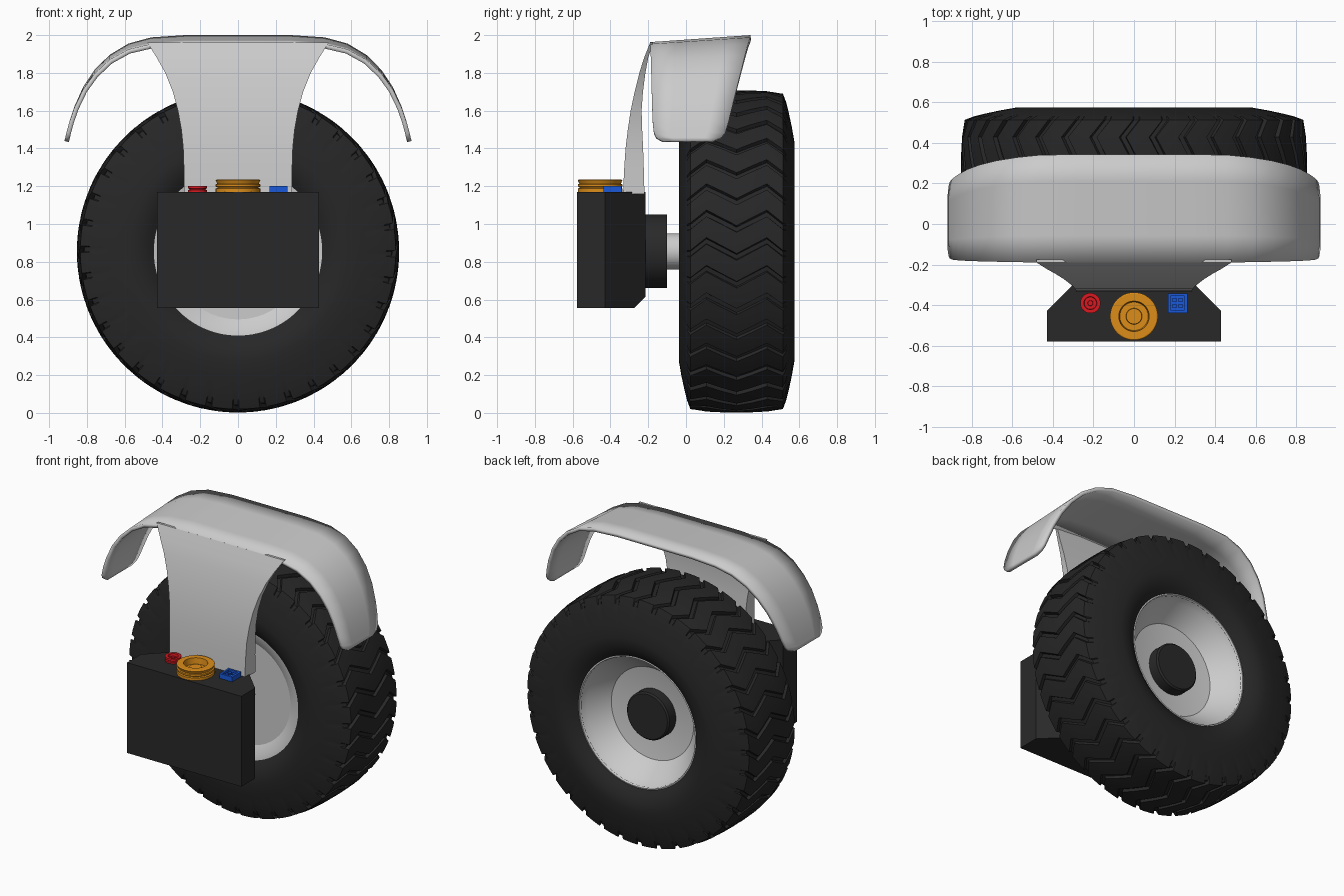
import bpy, bmesh
from math import sin, cos, pi, radians

if "Cube" in bpy.data.objects:
    bpy.data.objects.remove(bpy.data.objects["Cube"])

CZ = 0.855   # axle height
CY = 0.268   # tyre centre plane


def material(name, rgb):
    m = bpy.data.materials.new(name)
    m.diffuse_color = (*rgb, 1)
    m.use_nodes = True
    m.node_tree.nodes["Principled BSDF"].inputs["Base Color"].default_value = m.diffuse_color
    return m


BLACK = material("black", (0.022, 0.022, 0.022))
RUBBER = material("rubber", (0.02, 0.02, 0.02))
ORANGE = material("orange", (0.72, 0.27, 0.01))
RED = material("red", (0.7, 0.01, 0.015))
BLUE = material("blue", (0.01, 0.1, 0.7))


def finish(name, bm, mat=None, angle=30, fix=True):
    if fix:
        bmesh.ops.recalc_face_normals(bm, faces=bm.faces[:])
    me = bpy.data.meshes.new(name)
    bm.to_mesh(me)
    bm.free()
    ob = bpy.data.objects.new(name, me)
    bpy.context.collection.objects.link(ob)
    if mat:
        me.materials.append(mat)
    if angle:
        bpy.ops.object.select_all(action='DESELECT')
        ob.select_set(True)
        bpy.context.view_layer.objects.active = ob
        bpy.ops.object.shade_smooth_by_angle(angle=radians(angle))
    return ob


def loft(name, rings, mat=None, wrap=False, angle=30):
    """Skin closed rings of points; cap the ends unless the rings wrap."""
    bm = bmesh.new()
    vr = [[bm.verts.new(p) for p in ring] for ring in rings]
    n = len(vr[0])
    pairs = list(zip(vr, vr[1:])) + ([(vr[-1], vr[0])] if wrap else [])
    for a, b in pairs:
        for i in range(n):
            k = (i + 1) % n
            bm.faces.new((a[i], a[k], b[k], b[i]))
    if not wrap:
        bm.faces.new(vr[0])
        bm.faces.new(vr[-1])
    return finish(name, bm, mat, angle)


def lathe_y(name, profile, mat=None, n=64):
    """Profile of (y, radius) turned about the axle."""
    return loft(name, [[(r * cos(2 * pi * i / n), y, CZ + r * sin(2 * pi * i / n))
                        for i in range(n)] for y, r in profile], mat)


def lathe_z(name, x, y, profile, mat, n=40):
    """Profile of (height, radius) turned about a vertical axis on the box top."""
    return loft(name, [[(x + r * cos(2 * pi * i / n), y + r * sin(2 * pi * i / n), 1.17 + z)
                        for i in range(n)] for z, r in profile], mat)


# Tyre: half section (y offset, radius, zigzag shift, groove depth), mirrored
half = [(0.0, 0.853, -1, 0.02), (0.08, 0.852, 0, 0.02), (0.16, 0.848, 1, 0.02),
        (0.245, 0.835, -0.6, 0.022), (0.262, 0.79, -0.6, 0.008), (0.277, 0.73, -0.6, 0),
        (0.292, 0.66, -0.6, 0), (0.306, 0.58, -0.6, 0), (0.300, 0.52, -0.6, 0),
        (0.275, 0.47, -0.6, 0), (0.245, 0.43, -0.6, 0)]
section = [(-y, r, s, d) for y, r, s, d in reversed(half[1:])] + half
LUGS = 36
steps = [(0.0, 1), (0.17, 1), (0.21, 0), (0.47, 0), (0.74, 0), (0.97, 0)]
tyre = []
for y, r, shift, depth in section:
    ring = []
    for k in range(LUGS):
        for f, low in steps:
            t = (k + f) * 2 * pi / LUGS + 0.05 * shift
            rr = r - depth * low
            ring.append((rr * cos(t), CY + y, CZ + rr * sin(t)))
    tyre.append(ring)
loft("tyre", tyre, RUBBER, wrap=True, angle=28)

# Rim, hub cap, axle and mounting flange
lathe_y("rim", [(0.05, 0.10), (0.05, 0.36), (0.015, 0.42), (0.01, 0.455), (0.06, 0.46),
                (0.475, 0.46), (0.52, 0.455), (0.525, 0.435), (0.47, 0.415),
                (0.36, 0.31), (0.335, 0.15)])
lathe_y("hub_cap", [(0.32, 0.16), (0.405, 0.16), (0.415, 0.15)], BLACK, 48)
lathe_y("axle", [(-0.12, 0.095), (0.07, 0.095)], None, 40)
lathe_y("mounting_flange", [(-0.23, 0.195), (-0.10, 0.195)], BLACK, 48)


# Gearbox housing: plan with cut rear corners, rear bottom edge bevelled
def plan(z, back):
    return [(-0.43, -0.578, z), (0.43, -0.578, z), (0.43, -0.43, z), (-back, back, z),
            (back, back, z), (-0.43, -0.43, z)]


loft("gearbox", [plan(0.555, -0.275), plan(0.615, -0.215), plan(1.17, -0.215)], BLACK, angle=0)

# Mudguard bracket: (z, half width, front y, back y)
rows = [(1.16, 0.285, -0.333, -0.22), (1.28, 0.286, -0.328, -0.223), (1.4, 0.29, -0.32, -0.227),
        (1.5, 0.30, -0.308, -0.232), (1.6, 0.318, -0.293, -0.235), (1.7, 0.345, -0.272, -0.228),
        (1.8, 0.385, -0.247, -0.215), (1.88, 0.43, -0.222, -0.2), (1.96, 0.48, -0.19, -0.175)]
loft("mudguard_bracket", [[(-w, f, z), (w, f, z), (w, b, z), (-w, b, z)]
                          for z, w, f, b in rows])

# Mudguard: (x, z, front y, back y, front droop) from centre to the rounded tip
arc = [(0.28, 2.0, -0.19, 0.342, 0.037), (0.46, 1.988, -0.19, 0.34, 0.035),
       (0.58, 1.955, -0.188, 0.328, 0.03), (0.68, 1.895, -0.186, 0.312, 0.025),
       (0.76, 1.815, -0.184, 0.292, 0.02), (0.82, 1.725, -0.182, 0.27, 0.012),
       (0.867, 1.62, -0.179, 0.244, 0.005), (0.893, 1.54, -0.176, 0.225, 0),
       (0.908, 1.485, -0.170, 0.208, 0), (0.914, 1.458, -0.158, 0.186, 0),
       (0.919, 1.44, -0.125, 0.14, 0)]
path = [(-x, *rest) for x, *rest in reversed(arc)] + arc
bm = bmesh.new()
grid = []
for x, z, f, b, droop in path:
    grid.append([bm.verts.new((x, f + (b - f) * t / 4, z - droop * (1 - t / 4)))
                 for t in range(5)])
for a, b in zip(grid, grid[1:]):
    for j in range(4):
        bm.faces.new((a[j], b[j], b[j + 1], a[j + 1]))
guard = finish("mudguard", bm, None, 35, fix=False)
solid = guard.modifiers.new("thickness", 'SOLIDIFY')
solid.thickness = 0.024
solid.offset = -1
guard.modifiers.move(len(guard.modifiers) - 1, 0)

# Round connectors on the gearbox top
lathe_z("orange_connector", 0, -0.455,
        [(-0.01, 0.118), (0.018, 0.118), (0.021, 0.108), (0.025, 0.108), (0.028, 0.118),
         (0.04, 0.118), (0.043, 0.11), (0.062, 0.118), (0.066, 0.112), (0.066, 0.075),
         (0.025, 0.07), (0.025, 0.04), (0.04, 0.038), (0.04, 0.012)], ORANGE, 48)
lathe_z("red_connector", -0.215, -0.39,
        [(-0.01, 0.05), (0.01, 0.05), (0.012, 0.042), (0.016, 0.042), (0.018, 0.05),
         (0.032, 0.05), (0.032, 0.032), (0.014, 0.03), (0.014, 0.014), (0.024, 0.012)], RED)


# Square connector: recessed socket with four pins
def square(h, z):
    return [(0.215 + sx * h, -0.39 + sy * h, 1.17 + z)
            for sx, sy in ((-1, -1), (1, -1), (1, 1), (-1, 1))]


loft("blue_connector", [square(0.048, -0.01), square(0.048, 0.032), square(0.034, 0.032),
                        square(0.034, 0.012)], BLUE, angle=0)
bm = bmesh.new()
for sx in (-1, 1):
    for sy in (-1, 1):
        pin = bmesh.ops.create_cube(bm, size=0.02)["verts"]
        bmesh.ops.translate(bm, verts=pin, vec=(0.215 + sx * 0.015, -0.39 + sy * 0.015, 1.185))
finish("blue_connector_pins", bm, BLUE, 0)
